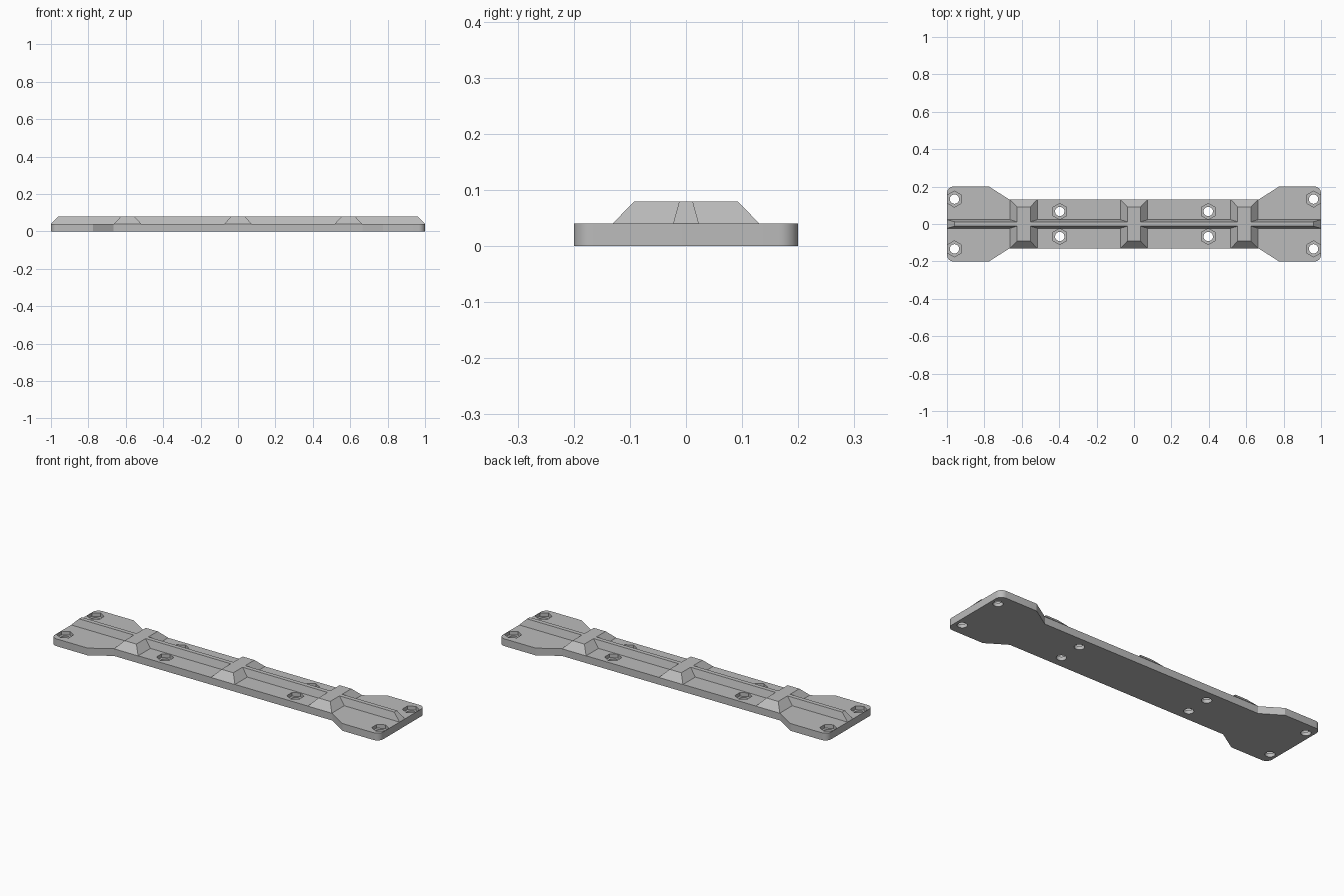
import bpy, bmesh, math

cube = bpy.data.objects.get("Cube")
if cube:
    bpy.data.objects.remove(cube)

PLATE = 0.04      # plate thickness
TOP = 0.08        # height of the ribs
NUT_FLOOR = 0.02  # floor of the hexagonal recesses

grey = bpy.data.materials.new("plain grey")
grey.use_nodes = True
colour = (0.5, 0.5, 0.5, 1)
grey.diffuse_color = colour
grey.node_tree.nodes["Principled BSDF"].inputs["Base Color"].default_value = colour


def loft(name, lower, upper, z0, z1):
    """Solid between two matching outlines at two heights."""
    bm = bmesh.new()
    low = [bm.verts.new((x, y, z0)) for x, y in lower]
    high = [bm.verts.new((x, y, z1)) for x, y in upper]
    bm.faces.new(low[::-1])
    bm.faces.new(high)
    n = len(low)
    for i in range(n):
        j = (i + 1) % n
        bm.faces.new((low[i], low[j], high[j], high[i]))
    bmesh.ops.recalc_face_normals(bm, faces=bm.faces)
    mesh = bpy.data.meshes.new(name)
    bm.to_mesh(mesh)
    bm.free()
    mesh.materials.append(grey)
    obj = bpy.data.objects.new(name, mesh)
    bpy.context.collection.objects.link(obj)
    return obj


def rectangle(cx, hx, hy):
    return [(cx - hx, -hy), (cx + hx, -hy), (cx + hx, hy), (cx - hx, hy)]


def ring(cx, cy, radius, sides):
    # First corner points along y
    steps = [math.pi / 2 + math.tau * i / sides for i in range(sides)]
    return [(cx + radius * math.cos(a), cy + radius * math.sin(a)) for a in steps]


def smooth(obj, angle):
    bpy.ops.object.select_all(action='DESELECT')
    obj.select_set(True)
    bpy.context.view_layer.objects.active = obj
    bpy.ops.object.shade_smooth_by_angle(angle=math.radians(angle))


# Plate: one quarter of the outline with a rounded corner, mirrored round
R = 0.035
quarter = [(1 - R + R * math.cos(a), 0.2 - R + R * math.sin(a))
           for a in [math.pi / 2 * i / 8 for i in range(9)]]
quarter += [(0.775, 0.2), (0.665, 0.13)]
half = quarter + [(-x, y) for x, y in quarter[::-1]]
outline = half + [(-x, -y) for x, y in half]
plate = loft("base_plate", outline, outline, 0, PLATE)

# Bolt holes with hexagonal nut recesses
cutters = []
for px, py in ((0.96, 0.133), (0.397, 0.067)):
    for sx in (-1, 1):
        for sy in (-1, 1):
            x, y = px * sx, py * sy
            for name, radius, sides, floor in (("bolt_hole", 0.025, 24, -0.02),
                                               ("nut_recess", 0.043, 6, NUT_FLOOR)):
                shape = ring(x, y, radius, sides)
                cutter = loft(name, shape, shape, floor, PLATE + 0.02)
                cutter.hide_render = True
                mod = plate.modifiers.new(name, 'BOOLEAN')
                mod.operation = 'DIFFERENCE'
                mod.solver = 'EXACT'
                mod.object = cutter
                cutters.append(cutter)

# Bake the cuts and remove the cutters
bpy.context.view_layer.update()
graph = bpy.context.evaluated_depsgraph_get()
cut_mesh = bpy.data.meshes.new_from_object(plate.evaluated_get(graph))
plate.modifiers.clear()
plate.data = cut_mesh
for cutter in cutters:
    bpy.data.objects.remove(cutter)
smooth(plate, 20)

# Long spine with sloping sides and ends
loft("spine_rib", rectangle(0, 1.0, 0.023), rectangle(0, 0.96, 0.012), PLATE, TOP)

# Three cross ribs
for name, x in (("right_cross_rib", -0.59), ("middle_cross_rib", 0), ("left_cross_rib", 0.59)):
    loft(name, rectangle(x, 0.073, 0.131), rectangle(x, 0.036, 0.092), PLATE, TOP)
